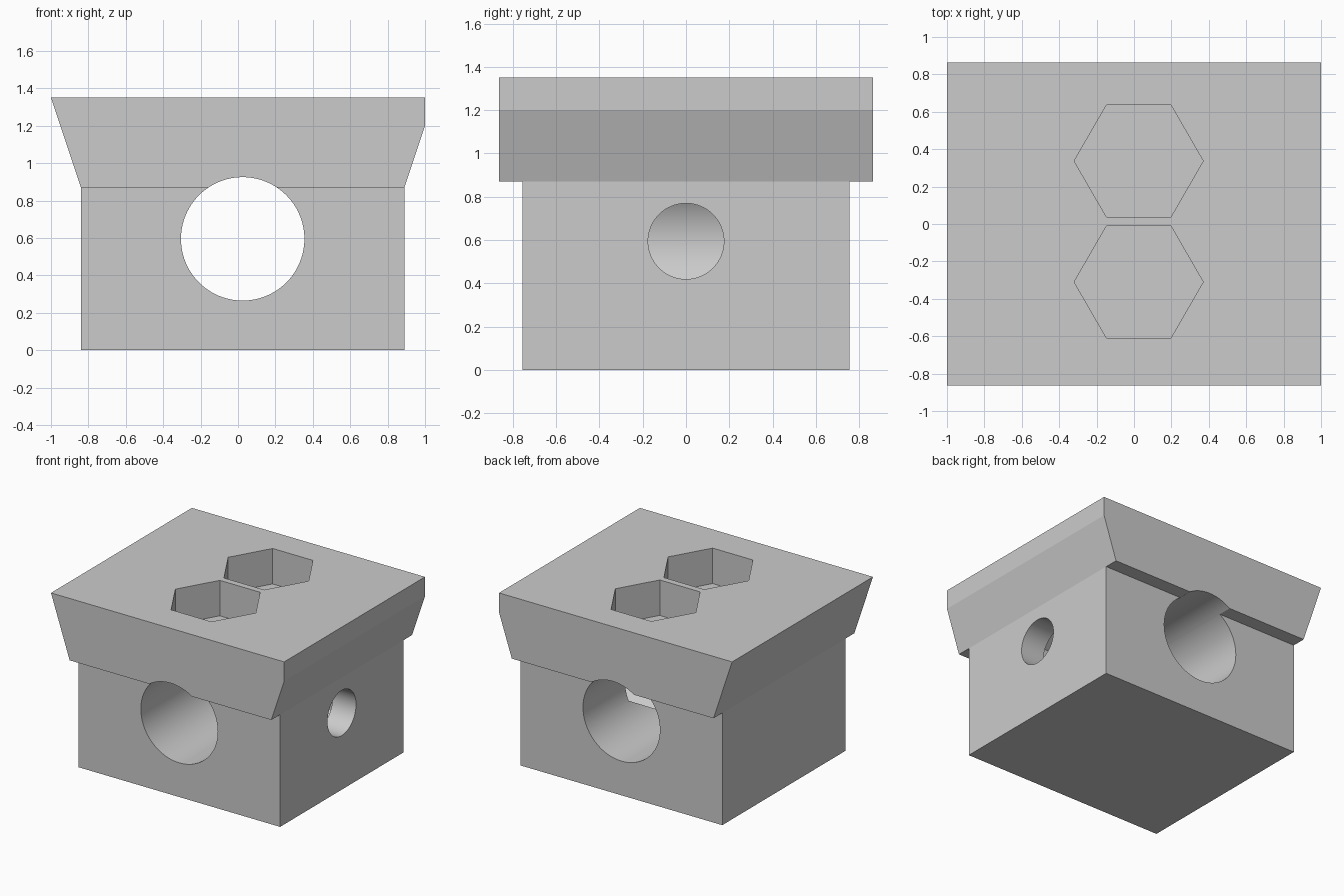
import bpy, bmesh, math
from mathutils import Vector

if "Cube" in bpy.data.objects:
    bpy.data.objects.remove(bpy.data.objects["Cube"], do_unlink=True)

grey = bpy.data.materials.new("light_grey")
grey.use_nodes = True
colour = (0.6, 0.6, 0.6, 1)
grey.diffuse_color = colour
grey.node_tree.nodes["Principled BSDF"].inputs["Base Color"].default_value = colour

# Places a profile point (a, b) at a depth d along the chosen axis
PLACE = {
    "x": lambda a, b, d: Vector((d, a, b)),
    "y": lambda a, b, d: Vector((a, d, b)),
    "z": lambda a, b, d: Vector((a, b, d)),
}


def prism(name, profile, axis, start, end):
    """Extrude a closed profile along an axis."""
    bm = bmesh.new()
    place = PLACE[axis]
    face = bm.faces.new([bm.verts.new(place(a, b, start)) for a, b in profile])
    grown = bmesh.ops.extrude_face_region(bm, geom=[face])
    moved = [v for v in grown["geom"] if isinstance(v, bmesh.types.BMVert)]
    bmesh.ops.translate(bm, verts=moved, vec=place(0, 0, end - start))
    bmesh.ops.recalc_face_normals(bm, faces=bm.faces)
    mesh = bpy.data.meshes.new(name)
    bm.to_mesh(mesh)
    bm.free()
    mesh.materials.append(grey)
    obj = bpy.data.objects.new(name, mesh)
    bpy.context.collection.objects.link(obj)
    return obj


def ring(a, b, radius, sides, turn=0.0):
    steps = [turn + math.tau * i / sides for i in range(sides)]
    return [(a + radius * math.cos(t), b + radius * math.sin(t)) for t in steps]


def combine(target, tool, operation):
    mod = target.modifiers.new(operation.title(), "BOOLEAN")
    mod.operation = operation
    mod.solver = "EXACT"
    mod.object = tool
    bpy.context.view_layer.objects.active = target
    bpy.ops.object.modifier_apply(modifier=mod.name)
    bpy.data.objects.remove(tool, do_unlink=True)


MID_X, BORE_Z = 0.025, 0.595

# Square base and flared head joined into one block
block = prism("clamp_block", [(-0.84, -0.755), (0.89, -0.755), (0.89, 0.755), (-0.84, 0.755)],
              "z", 0, 1.0)
head = prism("flared_head", [(-0.84, 0.87), (0.89, 0.87), (1, 1.2), (1, 1.35), (-1, 1.35)],
             "y", -0.863, 0.863)
combine(block, head, "UNION")

cutters = [
    # Main bore, front to back
    prism("main_bore", ring(MID_X, BORE_Z, 0.33, 96), "y", -1, 1),
    # Screw hole in the left side, with a hexagonal nut pocket behind it
    prism("screw_hole", ring(0, BORE_Z, 0.175, 64), "x", 0.4, 1.1),
    prism("nut_pocket", ring(0, BORE_Z, 0.277, 6, math.pi / 2), "x", MID_X, 0.69),
]
# Two hexagonal pockets in the top
for y in (-0.31, 0.337):
    cutters.append(prism("top_pocket", ring(MID_X, y, 0.345, 6), "z", 1.075, 1.5))
for cutter in cutters:
    combine(block, cutter, "DIFFERENCE")

bpy.ops.object.select_all(action="DESELECT")
block.select_set(True)
bpy.context.view_layer.objects.active = block
bpy.ops.object.shade_smooth_by_angle(angle=math.radians(15))
